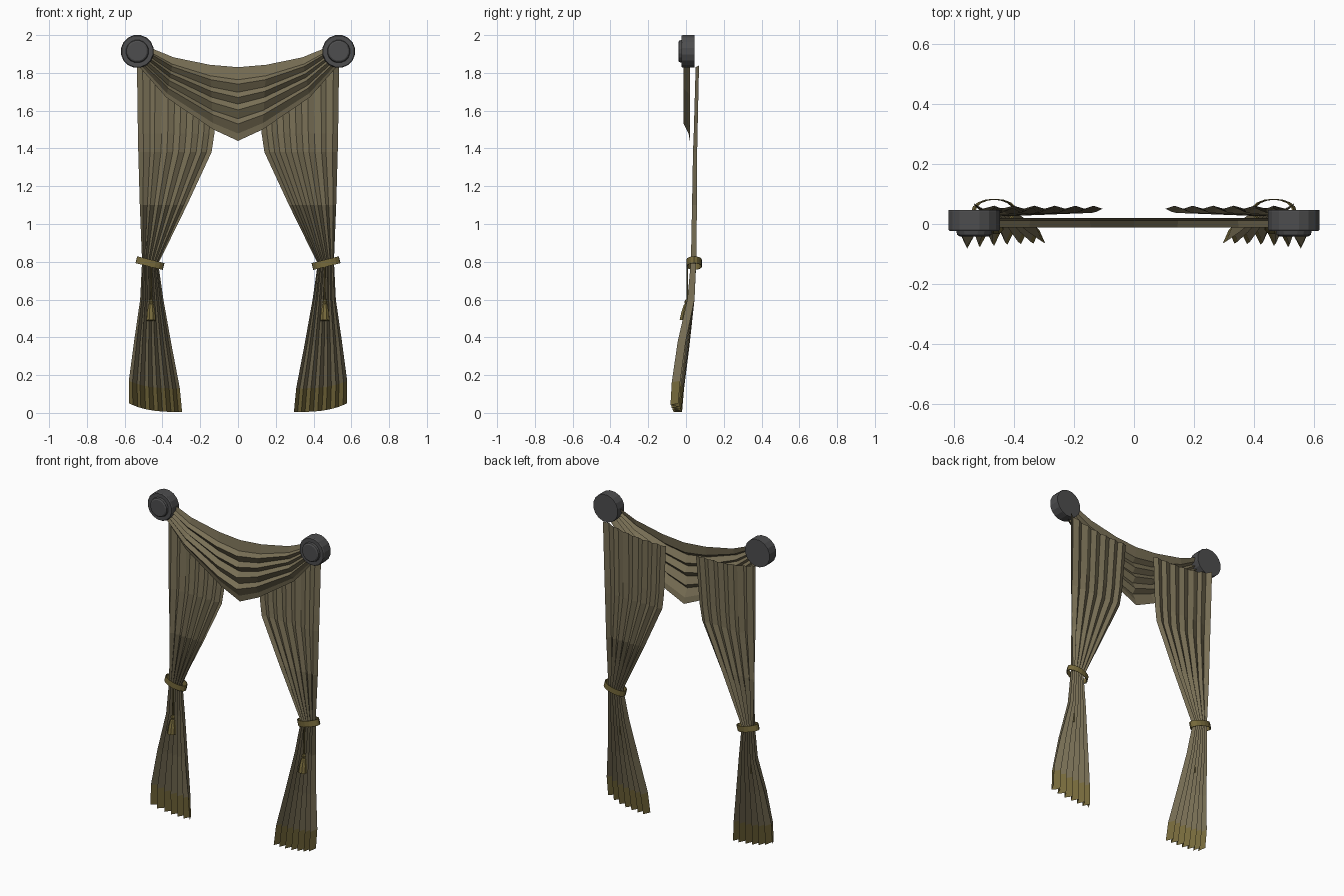
import bpy, bmesh, math
from mathutils import Matrix, Vector

if "Cube" in bpy.data.objects:
    bpy.data.objects.remove(bpy.data.objects["Cube"])


def material(name, col):
    m = bpy.data.materials.new(name)
    m.diffuse_color = (*col, 1)
    m.use_nodes = True
    m.node_tree.nodes["Principled BSDF"].inputs["Base Color"].default_value = m.diffuse_color
    return m


FABRIC = material("olive fabric", (0.19, 0.16, 0.092))
GOLD = material("old gold trim", (0.185, 0.145, 0.045))
IRON = material("dark grey metal", (0.075, 0.075, 0.077))


def make(name, verts, faces, mats, rule=None):
    me = bpy.data.meshes.new(name)
    me.from_pydata(verts, [], faces)
    for m in mats:
        me.materials.append(m)
    if rule:
        for p in me.polygons:
            p.material_index = rule(p.index)
    me.update()
    ob = bpy.data.objects.new(name, me)
    bpy.context.collection.objects.link(ob)
    return ob


def grid_faces(rows, cols, flip=False):
    out = []
    for r in range(rows - 1):
        for c in range(cols - 1):
            a = r * cols + c
            f = (a, a + cols, a + cols + 1, a + 1)
            out.append(f[::-1] if flip else f)
    return out


def lathe(name, profile, n, mat, matrix):
    # profile of (radius, height) spun about local z, capped at both ends
    verts = [matrix @ Vector((r * math.cos(2 * math.pi * (i + .5) / n),
                              r * math.sin(2 * math.pi * (i + .5) / n), h))
             for r, h in profile for i in range(n)]
    faces = [(k * n + i, k * n + (i + 1) % n, (k + 1) * n + (i + 1) % n, (k + 1) * n + i)
             for k in range(len(profile) - 1) for i in range(n)]
    faces.append(tuple(range(n))[::-1])
    faces.append(tuple((len(profile) - 1) * n + i for i in range(n)))
    return make(name, verts, faces, [mat])


# side panel rows: z, outer x, inner x, middle y, pleat depth, lift of the outer edge
PANEL = [(1.79, .535, .105, .056, .005, .05),
         (1.48, .53, .125, .047, .006, .0),
         (1.38, .528, .14, .044, .007, .0),
         (1.10, .52, .27, .041, .009, .0),
         (0.79, .508, .422, .040, .014, .015),
         (0.60, .518, .395, .026, .019, .0),
         (0.36, .55, .352, -.012, .023, .02),
         (0.13, .578, .308, -.042, .024, .04),
         (0.005, .576, .296, -.051, .022, .045)]
COLS = [0, .07, .16, .22, .31, .39, .47, .55, .63, .71, .79, .86, .93, 1]


def panel(name, s):
    verts = []
    for z, xo, xi, yc, amp, lift in PANEL:
        for i, u in enumerate(COLS):
            fold = amp * (1 if i % 2 == 0 else -1)
            if z < .5:                      # outer folds swing forward near the floor
                fold -= .02 * (1 - u) ** 2 - .008
            if z > 1 and i == 0:            # outer edge wraps back
                fold += .008
            verts.append((s * (xo + (xi - xo) * u), yc + fold, z + lift * (1 - u) ** 3))
    n = len(COLS)
    last = (len(PANEL) - 2) * (n - 1)
    make(name, verts, grid_faces(len(PANEL), n, s > 0), [FABRIC, GOLD],
         lambda i: 1 if i >= last else 0)


def tieback(name, s):
    # oval band, tilted down towards the middle
    n, prof = 16, [(.93, -.018), (1, -.018), (1, .018), (.93, .018), (.93, -.018)]
    verts = []
    for k, h in prof[:4]:
        for i in range(n):
            a = 2 * math.pi * i / n
            dx, dy = .072 * k * math.cos(a), .041 * k * math.sin(a)
            verts.append((s * (.466 + dx + h * -.25), .043 + dy, .793 + h + dx * .25))
    faces = []
    for k in range(4):
        for i in range(n):
            j, l = (i + 1) % n, (k + 1) % 4
            f = (k * n + i, k * n + j, l * n + j, l * n + i)
            faces.append(f if s > 0 else f[::-1])
    make(name, verts, faces, [GOLD])


for side, s in (("left", -1), ("right", 1)):
    panel(side + "_curtain_panel", s)
    tieback(side + "_tieback", s)
    # rosette: thick disc with a bevelled boss facing the front
    lathe(side + "_rosette", [(.087, -.046), (.088, -.040), (.088, .018), (.084, .024),
                              (.061, .024), (.058, .036), (.050, .041)], 16, IRON,
          Matrix.Translation((s * .533, 0, 1.914)) @ Matrix.Rotation(math.pi / 2, 4, 'X'))
    # cord and tassel hanging from the tieback
    tilt = Matrix.Translation((s * .460, .006, .60)) @ Matrix.Rotation(math.radians(-8), 4, 'X')
    lathe(side + "_tassel", [(.026, -.112), (.023, -.07), (.015, -.03), (.010, -.024),
                             (.014, -.012), (.009, 0)], 8, GOLD, tilt)
    lathe(side + "_tassel_cord", [(.004, -.005), (.004, .18)], 6, GOLD,
          Matrix.Translation((s * .460, .007, .60)))

# swag: pleats fan out from the rosettes and sag in the middle
TOP = [(.47, 1.935), (.34, 1.882), (.15, 1.843), (0, 1.83)]
BOTTOM = [(.525, 1.835), (.38, 1.67), (.13, 1.50), (0, 1.44)]
FOLDS = [0, .17, .23, .34, .41, .50, .58, .70, .77, .90, 1]
DEPTH = [0, .5, 1, .55, 1, .5, 1, .55, 1, .4, 0]
pairs = [(a, b, -1) for a, b in zip(TOP, BOTTOM)] + \
        [(a, b, 1) for a, b in list(zip(TOP, BOTTOM))[-2::-1]]
verts = []
for v, d in zip(FOLDS, DEPTH):
    for (ax, az), (bx, bz), s in pairs:
        bulge = d * .5 + (.5 if d > .9 else 0)
        verts.append((s * (ax + (bx - ax) * v), .020 - .032 * bulge, az + (bz - az) * v))
make("swag_valance", verts, grid_faces(len(FOLDS), len(pairs)), [FABRIC])
